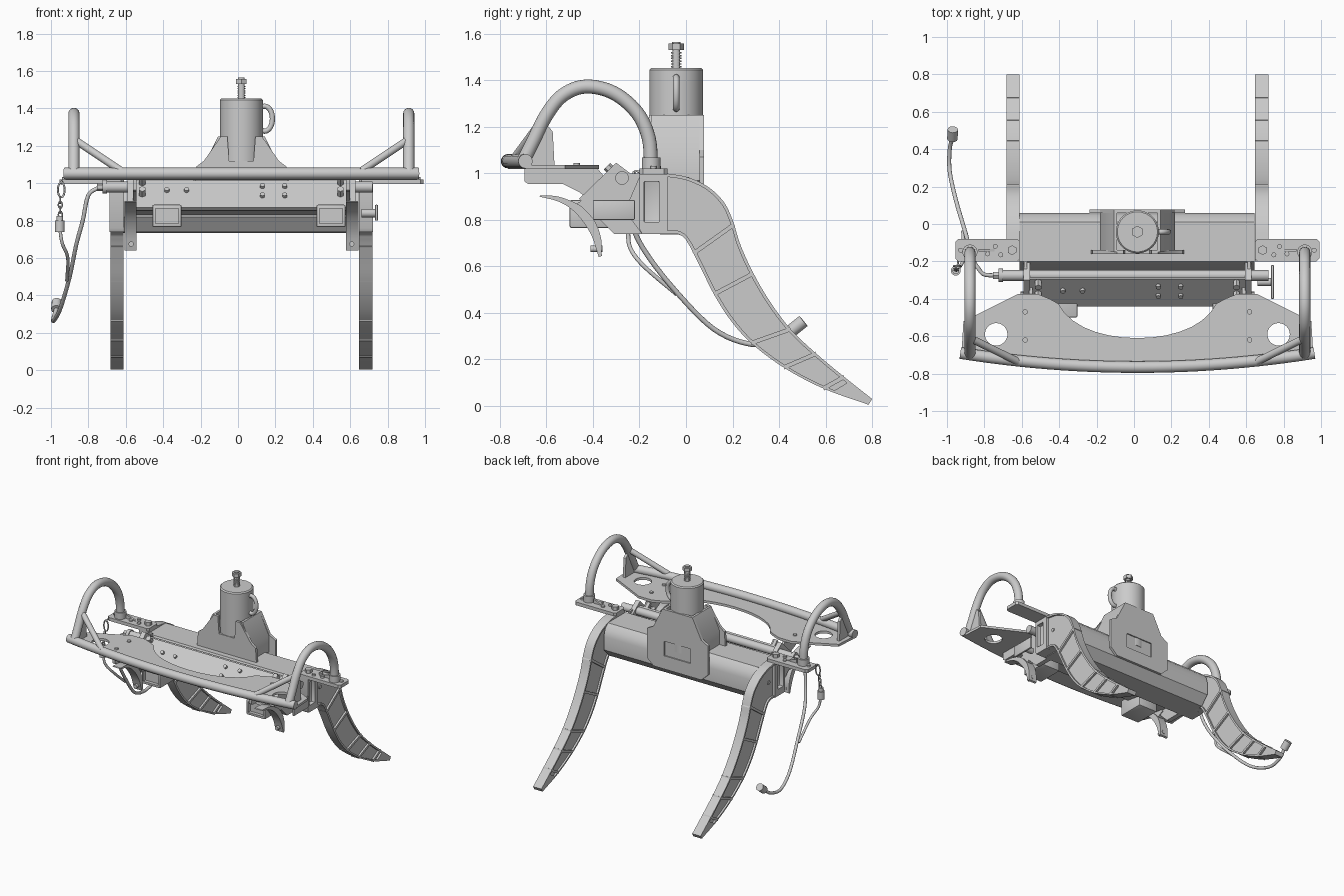
import bpy, bmesh, math
from mathutils import Vector

if "Cube" in bpy.data.objects:
    bpy.data.objects.remove(bpy.data.objects["Cube"])

C = 0.018  # x of the symmetry plane


def finish(name, bm):
    bmesh.ops.recalc_face_normals(bm, faces=bm.faces)
    me = bpy.data.meshes.new(name)
    bm.to_mesh(me)
    bm.free()
    ob = bpy.data.objects.new(name, me)
    bpy.context.collection.objects.link(ob)
    return ob


def prism(name, pts, axis, a, b, bevel=0):
    """Extrude a 2D outline along an axis from a to b."""
    put = {'x': lambda u, v, w: (w, u, v), 'y': lambda u, v, w: (u, w, v),
           'z': lambda u, v, w: (u, v, w)}[axis]
    bm = bmesh.new()
    lo = [bm.verts.new(put(u, v, a)) for u, v in pts]
    hi = [bm.verts.new(put(u, v, b)) for u, v in pts]
    bm.faces.new(lo)
    bm.faces.new(hi)
    n = len(pts)
    for i in range(n):
        bm.faces.new((lo[i], lo[(i + 1) % n], hi[(i + 1) % n], hi[i]))
    if bevel:
        bmesh.ops.bevel(bm, geom=bm.edges[:], offset=bevel, segments=2, affect='EDGES', profile=0.5)
    return finish(name, bm)


def box(name, x, y, z, bevel=0.0):
    return prism(name, [(x[0], y[0]), (x[1], y[0]), (x[1], y[1]), (x[0], y[1])], 'z', *z, bevel)


def cyl(name, p, q, r, n=32, r2=None):
    p, q = Vector(p), Vector(q)
    bm = bmesh.new()
    bmesh.ops.create_cone(bm, cap_ends=True, segments=n, radius1=r,
                          radius2=r if r2 is None else r2, depth=(q - p).length)
    bm.transform((q - p).to_track_quat('Z', 'Y').to_matrix().to_4x4())
    bmesh.ops.translate(bm, verts=bm.verts, vec=(p + q) / 2)
    return finish(name, bm)


def spline(pts, k=6):
    """Smooth curve through the points."""
    v = [Vector(p) for p in pts]
    v = [2 * v[0] - v[1]] + v + [2 * v[-1] - v[-2]]
    out = []
    for a, b, c, d in zip(v, v[1:], v[2:], v[3:]):
        for j in range(k):
            t = j / k
            out.append(0.5 * (2 * b + (c - a) * t + (2 * a - 5 * b + 4 * c - d) * t * t
                              + (3 * b - a - 3 * c + d) * t ** 3))
    return out + [v[-2]]


def tube(name, pts, r, cyclic=False, smooth=True):
    cu = bpy.data.curves.new(name, 'CURVE')
    cu.dimensions = '3D'
    cu.bevel_depth, cu.bevel_resolution, cu.use_fill_caps = r, 6, True
    path = spline(pts) if smooth else pts
    sp = cu.splines.new('POLY')
    sp.points.add(len(path) - 1)
    for pt, co in zip(sp.points, path):
        pt.co = (*co, 1)
    sp.use_cyclic_u = cyclic
    ob = bpy.data.objects.new(name, cu)
    bpy.context.collection.objects.link(ob)
    return ob


def ring(name, c, ru, rv, r, plane):
    pts = []
    for i in range(28):
        u, v = ru * math.cos(i * math.tau / 28), rv * math.sin(i * math.tau / 28)
        pts.append((c[0] + (u if plane == 'xz' else 0), c[1] + (u if plane == 'yz' else 0), c[2] + v))
    return tube(name, pts, r, True, False)


def cut(ob, cutters):
    for c in cutters:
        m = ob.modifiers.new('cut', 'BOOLEAN')
        m.operation, m.object, m.solver = 'DIFFERENCE', c, 'EXACT'
    bpy.context.view_layer.update()
    me = bpy.data.meshes.new_from_object(ob.evaluated_get(bpy.context.evaluated_depsgraph_get()))
    ob.modifiers.clear()
    ob.data = me
    for c in cutters:
        bpy.data.objects.remove(c)


# Tine edge curves (y, z): outer edge and inner edge, matched point by point
outer = spline([(-.09, 1, 0), (0, .985, 0), (.09, .945, 0), (.16, .88, 0), (.2, .8, 0), (.235, .69, 0),
                (.29, .57, 0), (.36, .45, 0), (.45, .33, 0), (.56, .225, 0), (.68, .125, 0), (.8, .03, 0)], 5)
inner = spline([(-.09, .74, 0), (-.04, .74, 0), (-.01, .725, 0), (.005, .705, 0), (.025, .67, 0), (.07, .58, 0),
                (.12, .48, 0), (.19, .37, 0), (.28, .27, 0), (.42, .165, 0), (.59, .075, 0), (.785, .005, 0)], 5)
flat = lambda ps: [(p.x, p.y) for p in ps]


def inset(a, b, w):
    return [p + (q - p).normalized() * min(w, (q - p).length * 0.45) for p, q in zip(a, b)]


for s, side in ((-1, 'left'), (1, 'right')):
    X = lambda d: C + s * d
    # Tines: thin web, raised rims and cross ribs
    xa, xb = X(.63), X(.7)
    prism(side + '_tine_web', flat(outer + inner[::-1]), 'x', X(.644), X(.686))
    prism(side + '_tine_outer_rim', flat(outer + inset(outer, inner, .014)[::-1]), 'x', xa, xb)
    prism(side + '_tine_inner_rim', flat(inner + inset(inner, outer, .014)[::-1]), 'x', xa, xb)
    for i in (21, 30, 40, 45, 50):
        p, q = outer[i], inner[i]
        n = (q - p).normalized() * .009
        n = Vector((-n.y, n.x, 0))
        prism(side + '_tine_rib', flat([p + n, q + n, q - n, p - n]), 'x', xa, xb)
    prism(side + '_tine_tip', flat(outer[51:] + inner[51:][::-1]), 'x', xa, xb)
    cyl(side + '_tine_pin', (X(.64), -.03, .87), (X(.692), -.03, .87), .014, 16)
    # Socket frame at the tine root
    sock = prism(side + '_tine_socket', [(-.2, .76), (-.19, .74), (-.08, .74), (-.08, 1), (-.2, 1)], 'x', xa, X(.705))
    cut(sock, [prism('cutter', [(-.18, .79), (-.115, .79), (-.115, .965), (-.18, .965)], 'x', X(.675), X(.75), .004)])
    # Wing plate carrying the guard hoop
    xs = sorted((X(.628), X(.973)))
    prism(side + '_wing_plate', [(xs[0] + .015, -.2), (xs[1] - .015, -.2), (xs[1], -.185), (xs[1], -.095),
          (xs[1] - .015, -.08), (xs[0] + .015, -.08), (xs[0], -.095), (xs[0], -.185)], 'z', .995, 1.02)
    cyl(side + '_wing_bolt', (X(.67), -.14, 1.02), (X(.67), -.14, 1.045), .026, 6)
    for d, y in ((.76, -.12), (.8, -.16), (.73, -.165), (.945, -.14)):
        cyl(side + '_wing_stud', (X(d), y, 1.01), (X(d), y, 1.032), .013, 12)
    prism(side + '_wing_gusset', [(X(.85), 1.015), (X(.75), 1.015), (X(.85), 1.05)], 'y', -.147, -.133)
    # Guard hoop, collar and brace
    hx = X(.895)
    tube(side + '_guard_hoop', [(hx, y, z) for y, z in ((-.7, 1.05), (-.655, 1.14), (-.6, 1.25), (-.53, 1.335),
         (-.43, 1.373), (-.31, 1.345), (-.21, 1.26), (-.16, 1.15), (-.15, 1.02))], .03)
    cyl(side + '_hoop_collar', (hx, -.15, 1.01), (hx, -.15, 1.068), .04)
    cyl(side + '_hoop_brace', (hx, -.61, 1.235), (X(.64), -.735, 1.065), .02, 20)
    prism(side + '_hoop_gusset', [(-.7, 1.03), (-.565, 1.03), (-.573, 1.18), (-.6, 1.21)], 'x', X(.885), X(.905))
    # End bracket holding the cross plate, and bracket under the platform
    prism(side + '_end_bracket', [(-.3, 1.045), (-.46, .89), (-.32, .75), (-.31, .74), (-.18, .74), (-.2, .97)],
          'x', X(.575), X(.61))
    prism(side + '_platform_bracket', [(-.695, 1.02), (-.695, .965), (-.68, .955), (-.53, .955), (-.46, .92),
          (-.41, .88), (-.33, .96), (-.38, 1.02)], 'x', X(.56), X(.58))
    prism(side + '_clamp_ear', [(-.34, .83), (-.34, 1.0), (-.2, 1.0), (-.2, .83)], 'x', X(.59), X(.605))
    for y in (-.31, -.37):
        cyl(side + '_bracket_bolt', (X(.53), y, y + 1.31), (X(.53), y - .03, y + 1.34), .02, 6)
    # Hooked claw
    claw = spline([(-.63, .9, 0), (-.54, .875, 0), (-.47, .825, 0), (-.41, .74, 0), (-.375, .64, 0)]) + \
        spline([(-.362, .645, 0), (-.365, .72, 0), (-.39, .79, 0), (-.43, .84, 0), (-.47, .87, 0),
                (-.55, .9, 0), (-.625, .905, 0)])
    prism(side + '_claw', flat(claw), 'x', X(.56), X(.625))
    cyl(side + '_claw_pin', (X(.59), -.41, .675), (X(.59), -.36, .675), .014, 16)
    prism(side + '_claw_neck', [(-.47, .87), (-.41, .8), (-.35, .83), (-.4, .91)], 'x', X(.57), X(.61))

# Lamp blocks on the front
for x in (-.38, .497):
    b = box('front_block', (x - .078, x + .078), (-.5, -.3), (.765, .885), .008)
    cut(b, [box('cutter', (x - .062, x + .062), (-.55, -.475), (.785, .865))])

# Main cross beam
prism('main_beam', [(-.25, .87), (-.25, .82), (-.19, .74), (.0, .735), (.06, .8), (.06, .9), (.045, .95),
                    (.01, .985), (-.2, .985)], 'x', -.612, .645)
prism('cross_plate', [(-.295, 1.015), (-.44, .87), (-.425, .855), (-.28, 1.0)], 'x', -.575, .62)
prism('cross_plate_lip', [(-.44, .87), (-.425, .855), (-.26, .83), (-.26, .85)], 'x', -.575, .62)
for x, y in ((-.38, -.352), (-.275, -.352), (.13, -.33), (.13, -.38), (.25, -.33), (.25, -.38)):
    cyl('plate_bolt', (x, y, y + 1.31), (x, y - .012, y + 1.322), .013, 12)

# Cross tube with fittings
cyl('cross_tube', (-.71, -.275, .98), (.72, -.275, .98), .029)
cyl('cross_tube_flange', (-.725, -.275, .98), (-.7, -.275, .98), .036, 24)
cyl('hose_fitting', (-.755, -.275, .98), (-.72, -.275, .98), .022, 6)
box('right_end_plate', (.733, .748), (-.4, -.22), (.8, .885), .004)
cyl('right_end_pin', (.66, -.31, .84), (.74, -.31, .84), .022, 20)

# Platform with curved cut-out and two holes
front = lambda x: -.765 + .075 * (x / .94) ** 2
arc = [(.42 * math.sin(a), -.61 + .36 * (1 - math.cos(a))) for a in [math.radians(-70 + 10 * i) for i in range(15)]]
arc = [(x * 1.07, y - .06 * (abs(x) / .42) ** 2) for x, y in arc]
rear = [(-.93, -.52), (-.64, -.375), (-.53, -.375), (-.47, -.4)] + arc + [(.47, -.4), (.53, -.375), (.64, -.375), (.93, -.52)]
xs = [.94 - 1.88 * i / 24 for i in range(25)]
plat = prism('platform', [(C + x, y) for x, y in rear + [(x, front(x)) for x in xs]], 'z', 1.018, 1.036)
cut(plat, [cyl('cutter', (C + d, -.59, .9), (C + d, -.59, 1.2), .06, 40) for d in (-.755, .755)])
for d in (-.6, .6):
    for y in (-.47, -.62):
        cyl('platform_bolt', (C + d, y, 1.03), (C + d, y, 1.045), .014, 12)
tube('front_bumper', [(C + x * 1.007, front(x), 1.052) for x in xs], .031, False, False)

# Rotator housing: barrel, top bolt and lifting ring
RX, RY = C, -.042
cyl('rotator_barrel', (RX, RY, .95), (RX, RY, 1.445), .115, 56)
cyl('barrel_top', (RX, RY, 1.445), (RX, RY, 1.453), .115, 56, .107)
cyl('top_bolt_shank', (RX, RY, 1.44), (RX, RY, 1.545), .017, 20)
for i in range(6):
    cyl('top_bolt_thread', (RX, RY, 1.455 + i * .012), (RX, RY, 1.461 + i * .012), .022, 20)
cyl('top_bolt_head', (RX, RY, 1.53), (RX, RY, 1.557), .033, 6)
cyl('top_bolt_tip', (RX, RY, 1.557), (RX, RY, 1.565), .018, 20)
ring('lifting_ring', (.142, RY, 1.345), .042, .067, .014, 'xz')

# Rotator bracket: rear and front cheeks, sloped sides
rear_cheek = [(-.2, .8), (.2, .8), (.255, .85), (.255, 1.07), (.2, 1.1), (.125, 1.25), (-.125, 1.25),
              (-.2, 1.1), (-.255, 1.07), (-.255, .85)]
cheek = prism('rear_cheek', [(RX + x, z) for x, z in rear_cheek], 'y', .058, .078)
cut(cheek, [box('cutter', (RX - .11, RX + .11), (.069, .1), (.9, 1.01))])
front_cheek = [(-.25, .96), (.25, .96), (.24, 1.09), (.2, 1.12), (.11, 1.25), (.075, 1.25), (.065, 1.12),
               (-.065, 1.12), (-.075, 1.25), (-.11, 1.25), (-.2, 1.12), (-.24, 1.09)]
prism('front_cheek', [(RX + x, z) for x, z in front_cheek], 'y', -.16, -.14)
for s in (-1, 1):
    prism('bracket_side', [(RX + s * x, z) for x, z in ((.2, .97), (.2, 1.09), (.125, 1.25), (.108, 1.25),
          (.18, 1.08), (.18, .97))], 'y', -.15, .07)

# Hydraulic hose with end fittings
tube('hose', [(-.74, -.275, .98), (-.8, -.27, .935), (-.83, -.24, .8), (-.865, -.18, .67), (-.9, -.05, .5),
              (-.95, .12, .33), (-.985, .28, .265), (-.985, .4, .285), (-.97, .46, .33)], .011)
cyl('hose_end_coupling', (-.971, .455, .325), (-.969, .505, .365), .028, 12)
tube('hose_branch', [(-.953, -.25, .76), (-.94, -.24, .68), (-.91, -.18, .6), (-.915, -.04, .48)], .009)
cyl('coupling_body', (-.953, -.25, .74), (-.953, -.25, .8), .026, 16)
cyl('coupling_nose', (-.953, -.25, .8), (-.953, -.25, .825), .018, 16)

# Safety chain from the left wing plate
ring('carabiner', (-.945, -.225, .965), .018, .04, .005, 'xz')
for i in range(4):
    ring('chain_link', (-.95, -.235 - i * .004, .91 - i * .026), .01, .018, .004, 'xz' if i % 2 else 'yz')
tube('carabiner_hanger', [(-.94, -.19, 1.0), (-.942, -.215, 1.01), (-.945, -.225, .995)], .005)

# Turn curves into meshes and shade by angle
bpy.ops.object.select_all(action='SELECT')
bpy.context.view_layer.objects.active = plat
bpy.ops.object.convert(target='MESH')
bpy.ops.object.shade_smooth_by_angle(angle=math.radians(32))
